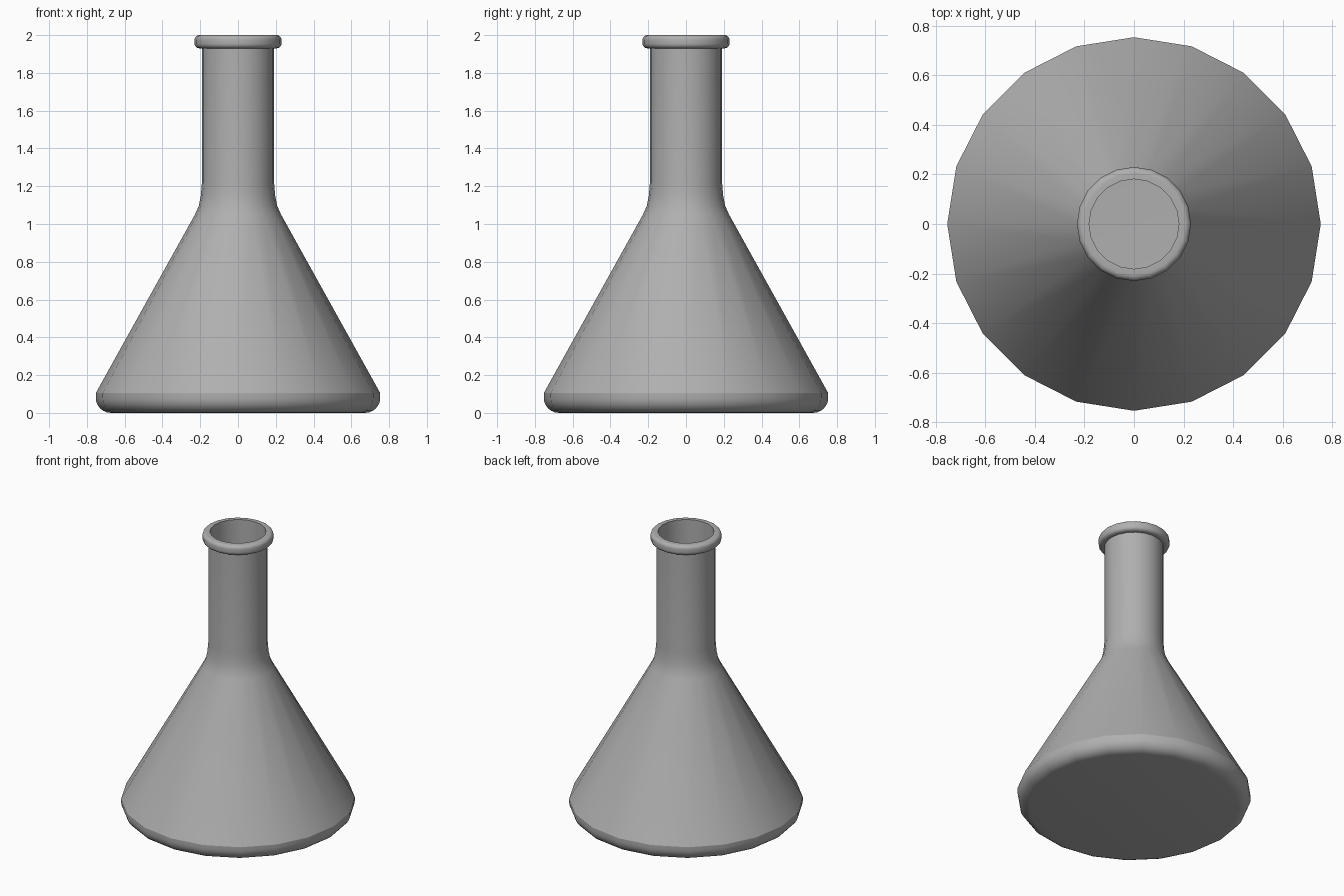
import bpy, bmesh
from math import sin, cos, pi, radians

if "Cube" in bpy.data.objects:
    bpy.data.objects.remove(bpy.data.objects["Cube"])

SIDES = 20
WALL = 0.008


def arc(cr, cz, rad, a0, a1, steps):
    """Points (radius, height) along an arc, angles in degrees."""
    return [(cr + rad * cos(radians(a0 + (a1 - a0) * i / steps)),
             cz + rad * sin(radians(a0 + (a1 - a0) * i / steps)))
            for i in range(steps + 1)]


def lathe(name, profile, smooth_angle):
    """Spin an open profile around z; points with radius 0 become poles."""
    bm = bmesh.new()
    rings = []
    for r, z in profile:
        if r == 0:
            rings.append([bm.verts.new((0, 0, z))] * SIDES)
        else:
            rings.append([bm.verts.new((r * cos(2 * pi * i / SIDES),
                                        r * sin(2 * pi * i / SIDES), z))
                          for i in range(SIDES)])
    for low, high in zip(rings, rings[1:]):
        for i in range(SIDES):
            j = (i + 1) % SIDES
            corners = dict.fromkeys((low[i], low[j], high[j], high[i]))
            bm.faces.new(list(corners))
    bmesh.ops.recalc_face_normals(bm, faces=bm.faces)
    mesh = bpy.data.meshes.new(name)
    bm.to_mesh(mesh)
    bm.free()
    obj = bpy.data.objects.new(name, mesh)
    bpy.context.collection.objects.link(obj)
    bpy.ops.object.select_all(action='DESELECT')
    obj.select_set(True)
    bpy.context.view_layer.objects.active = obj
    bpy.ops.object.shade_smooth_by_angle(angle=radians(smooth_angle))
    return obj


# Outer wall: flat base, rounded heel, cone, shoulder curve and neck
base = [(0, 0)] + arc(0.673, 0.08, 0.08, -90, 0, 6)
cone = [(0.753, 0.105), (0.228, 1.05)]
neck = [(0.208, 1.095), (0.197, 1.15), (0.191, 1.22), (0.191, 1.93)]

# Rolled lip around the mouth
lip = (arc(0.205, 1.955, 0.025, -90, 0, 5)
       + arc(0.205, 1.975, 0.025, 0, 90, 5))

# Thin inner wall from the mouth back down to the floor
inner = [(0.181, 2.0)] + [(r - WALL, z) for r, z in reversed(neck[:-1])]
inner += [(r - WALL, z) for r, z in reversed(cone)]
inner += [(r - WALL, z + WALL) for r, z in reversed(base[1:])] + [(0, WALL)]

flask = lathe("flask", base + cone + neck + lip + inner, 22)

# Dark grey surface
grey = bpy.data.materials.new("dark_grey")
grey.diffuse_color = (0.43, 0.43, 0.43, 1)
grey.use_nodes = True
grey.node_tree.nodes["Principled BSDF"].inputs["Base Color"].default_value = grey.diffuse_color
flask.data.materials.append(grey)
